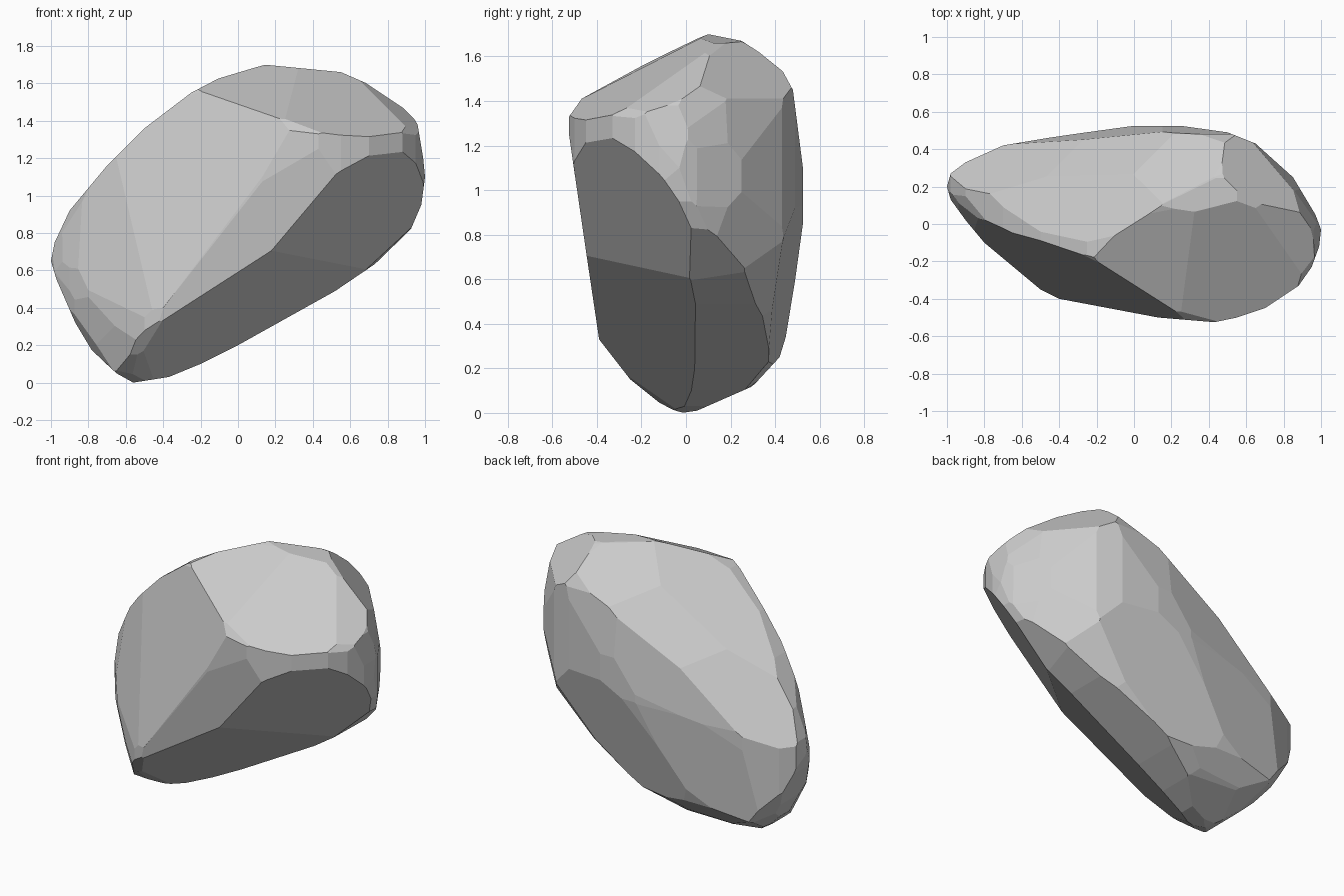
import bpy, bmesh
from math import sin, cos, radians
from mathutils import Vector

if "Cube" in bpy.data.objects:
    bpy.data.objects.remove(bpy.data.objects["Cube"])

CENTRE = Vector((0, 0, 0.85))

# Rough block to be chiselled
bm = bmesh.new()
bmesh.ops.create_cube(bm, size=4)


def chisel(normal, dist):
    """Remove everything beyond the plane normal . p = dist and cap the cut."""
    cut = bmesh.ops.bisect_plane(
        bm, geom=bm.verts[:] + bm.edges[:] + bm.faces[:], dist=1e-5,
        plane_co=normal * dist, plane_no=normal, clear_outer=True)
    edges = [e for e in cut['geom_cut']
             if isinstance(e, bmesh.types.BMEdge) and e.is_boundary]
    if edges:
        bmesh.ops.edgenet_fill(bm, edges=edges)


def trim_outline(pts, right, up, origin=Vector(), slack=0.0):
    """Cut the block to a convex outline seen along one direction."""
    pts = [Vector(p) for p in pts]
    mid = sum(pts, Vector((0, 0))) / len(pts)
    for a, b in zip(pts, pts[1:] + pts[:1]):
        n = Vector((b.y - a.y, a.x - b.x)).normalized()
        if n.dot(a - mid) < 0:
            n = -n
        n3 = right * n.x + up * n.y
        chisel(n3, max(n.dot(p) for p in pts) + n3.dot(origin) + slack)


def facet(a, b, c):
    """Cut one large facet through three points."""
    a, b, c = Vector(a), Vector(b), Vector(c)
    n = (b - a).cross(c - a).normalized()
    if n.dot(a - CENTRE) < 0:
        n = -n
    chisel(n, n.dot(a))


X, Y, Z = Vector((1, 0, 0)), Vector((0, 1, 0)), Vector((0, 0, 1))

# Front, side and top outlines
front = [(-.56, 0), (-.37, .03), (-.2, .1), (0, .2), (.52, .49), (.8, .68),
         (.92, .81), (.98, .95), (1, 1.1), (.99, 1.2), (.96, 1.38), (.93, 1.43),
         (.78, 1.56), (.55, 1.66), (.14, 1.7), (-.02, 1.67), (-.25, 1.55),
         (-.5, 1.36), (-.7, 1.16), (-.9, .92), (-.98, .75), (-1, .65),
         (-.97, .55), (-.87, .32), (-.78, .17), (-.65, .05)]
side = [(-.02, 0), (.05, .01), (.3, .12), (.42, .25), (.46, .38), (.525, .85),
        (.525, 1.1), (.48, 1.45), (.42, 1.56), (.25, 1.67), (.1, 1.7),
        (.05, 1.68), (-.3, 1.53), (-.44, 1.45), (-.525, 1.33), (-.525, 1.25),
        (-.44, .68), (-.39, .33), (-.25, .15), (-.1, .03)]
top = [(-1, .2), (-.98, .27), (-.9, .33), (-.7, .42), (-.4, .47), (0, .525),
       (.25, .525), (.5, .49), (.65, .43), (.85, .25), (.97, .05), (1, -.03),
       (.99, -.12), (.95, -.23), (.88, -.33), (.7, -.45), (.55, -.5),
       (.43, -.525), (.13, -.5), (-.4, -.4), (-.5, -.35), (-.8, -.1),
       (-.9, .02), (-.98, .13)]
trim_outline(front, X, Z)
trim_outline(side, Y, Z)
trim_outline(top, X, Y)

# Oblique outlines, which round off the diagonal corners
front_right = [(.15, .756), (.42, .715), (.59, .66), (.74, .55), (.77, .41),
               (.84, .02), (.8, -.24), (.53, -.41), (.15, -.55), (-.31, -.66),
               (-.49, -.63), (-.59, -.58), (-.65, -.37), (-.73, 0),
               (-.69, .27), (-.61, .43), (-.5, .56), (-.28, .67)]
back_left = [(-.58, .8), (.1, .73), (.25, .645), (.485, .34), (.61, .06),
             (.72, -.52), (.695, -.67), (.6, -.82), (.47, -.91), (.28, -.895),
             (.02, -.8), (-.27, -.65), (-.53, -.37), (-.75, -.06),
             (-.845, .355), (-.79, .645), (-.75, .75)]
back_below = [(-.875, .53), (-.78, .675), (-.58, .825), (-.4, .895),
              (-.2, .936), (-.13, .92), (.18, .675), (.5, .285), (.74, -.09),
              (.875, -.3), (.905, -.385), (.875, -.51), (.76, -.69),
              (.585, -.83), (.41, -.925), (.32, -.907), (-.015, -.686),
              (-.39, -.28), (-.71, .215), (-.84, .42)]
for pts, turn, tilt in ((front_right, 35, 30), (back_left, 215, 30),
                        (back_below, 135, -20)):
    t, e = radians(turn), radians(tilt)
    away = Vector((-sin(t), cos(t), 0))
    trim_outline(pts, Vector((cos(t), sin(t), 0)),
                 Z * cos(e) + away * sin(e), CENTRE, 0.015)

# Large flat facets
facet((-.05, .455, 1.38), (-.32, .43, 1.22), (-.4, -.07, 1.44))   # upper left
facet((-.13, -.25, 1.53), (.05, .05, 1.68), (.43, -.5, 1.39))     # top
facet((-.4, -.4, .4), (.13, -.5, 1.1), (-.65, -.05, 1.2))         # front
facet((-.4, -.4, .45), (-.85, -.04, .6), (-.65, -.05, 1.2))       # front left
facet((.16, -.44, .68), (.66, -.47, 1.2), (.85, .05, .72))        # front right
facet((.16, -.44, .69), (.83, 0, .7), (-.42, -.4, .33))           # underside
facet((-.35, .45, .33), (.08, .37, .24), (.52, .42, .66))         # back underside
facet((-.05, .455, 1.38), (-.32, .43, 1.22), (-.03, .52, .9))     # back, upper
facet((-.03, .525, .9), (-.4, .43, .25), (-.67, .43, .77))        # back, lower
facet((.5, .25, 1.65), (.55, .45, 1.47), (.85, .2, 1.4))          # top right corner

# Close the stone and merge slivers into clean flat facets
bmesh.ops.remove_doubles(bm, verts=bm.verts[:], dist=0.004)
points = [v.co.copy() for v in bm.verts]
bm.free()
bm = bmesh.new()
for p in points:
    bm.verts.new(p)
bmesh.ops.convex_hull(bm, input=bm.verts[:])
loose = [v for v in bm.verts if not v.link_faces]
bmesh.ops.delete(bm, geom=loose, context='VERTS')
bmesh.ops.dissolve_limit(bm, angle_limit=radians(2), verts=bm.verts[:],
                         edges=bm.edges[:])
bmesh.ops.recalc_face_normals(bm, faces=bm.faces[:])

mesh = bpy.data.meshes.new("rock")
bm.to_mesh(mesh)
bm.free()
rock = bpy.data.objects.new("rock", mesh)
bpy.context.collection.objects.link(rock)
